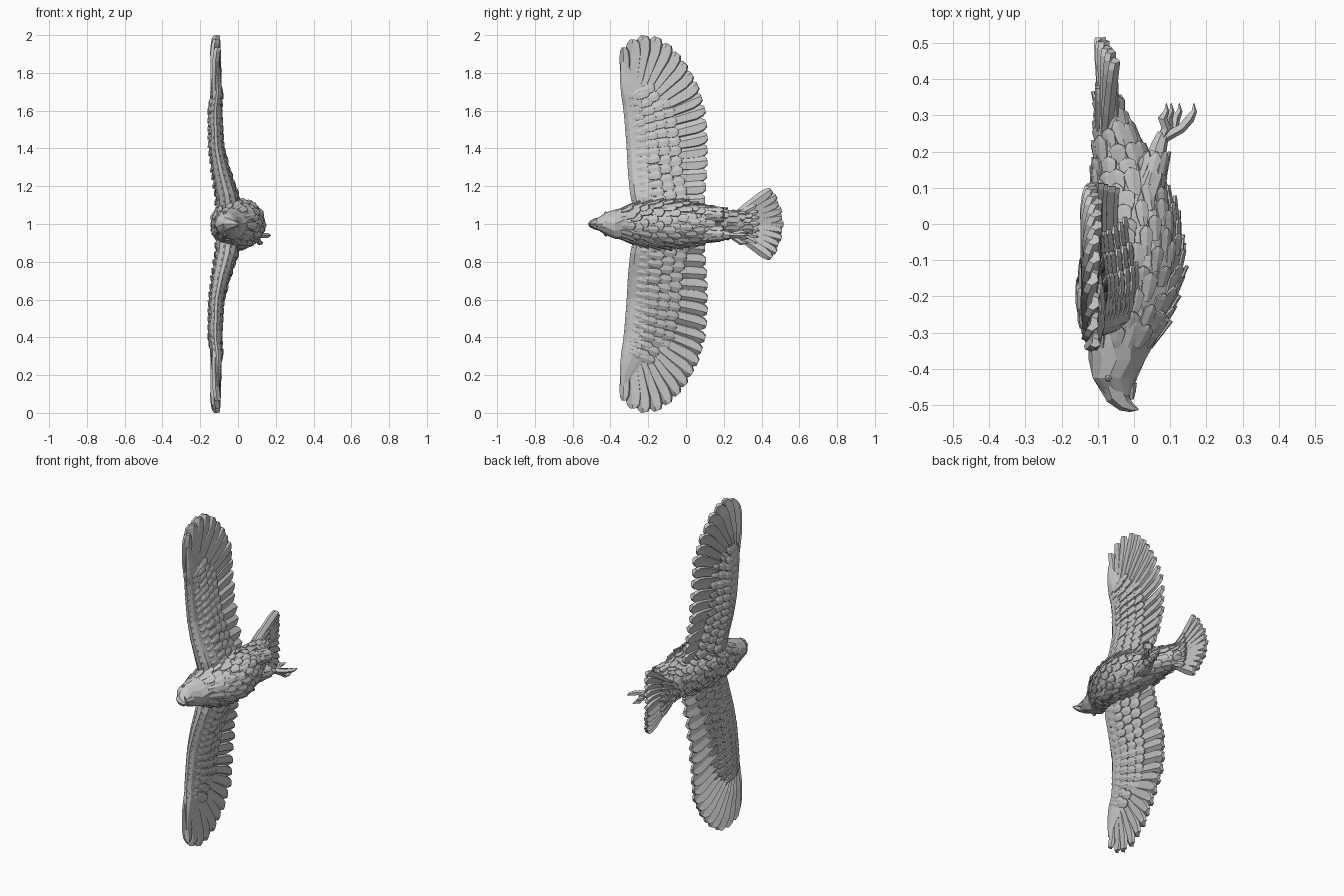
import bpy, bmesh, math, random
from mathutils import Vector

random.seed(4)
if "Cube" in bpy.data.objects:
    bpy.data.objects.remove(bpy.data.objects["Cube"])

grey = bpy.data.materials.new("plain_grey")
grey.use_nodes = True
colour = (0.56, 0.56, 0.56, 1)
grey.diffuse_color = colour
grey.node_tree.nodes["Principled BSDF"].inputs["Base Color"].default_value = colour


# ---- helpers (local z = 0 is the bird's plane of symmetry) ----
def finish(name, bm, mirror=False):
    bmesh.ops.recalc_face_normals(bm, faces=bm.faces)
    mesh = bpy.data.meshes.new(name)
    bm.to_mesh(mesh)
    bm.free()
    mesh.materials.append(grey)
    obj = bpy.data.objects.new(name, mesh)
    obj.location.z = 1
    bpy.context.collection.objects.link(obj)
    if mirror:
        mod = obj.modifiers.new("other_side", 'MIRROR')
        mod.use_axis = (False, False, True)
        mod.use_mirror_merge = False
    return obj


def table(rows, t):
    """Linear interpolation of the row values by the first column."""
    t = min(max(t, rows[0][0]), rows[-1][0])
    for a, b in zip(rows, rows[1:]):
        if t <= b[0]:
            f = (t - a[0]) / (b[0] - a[0])
            return [p + (q - p) * f for p, q in zip(a[1:], b[1:])]


def loft(bm, rings):
    rings = [[bm.verts.new(p) for p in ring] for ring in rings]
    n = len(rings[0])
    for a, b in zip(rings, rings[1:]):
        for i in range(n):
            j = (i + 1) % n
            bm.faces.new((a[i], a[j], b[j], b[i]))
    bm.faces.new(rings[0])
    bm.faces.new(rings[-1])


def feather(bm, root, tip, width, normal, thick, bend=0.0, point=.35):
    """Blade with a raised shaft; point is the relative width of its end."""
    root, tip = Vector(root), Vector(tip)
    along = tip - root
    side = along.cross(Vector(normal)).normalized()
    up = side.cross(along).normalized()
    rings = []
    for s, w in ((0, .5), (.35, .85), (.78, 1), (.93, .4 + point), (1, point)):
        c = root + along * s + up * bend * math.sin(math.pi * s)
        h, k = side * width * w / 2, up * thick / 2
        rings.append([c - h - k, c - h + k * .5, c + k * 1.5,
                      c + h + k * .5, c + h - k, c - k * .6])
    loft(bm, rings)


def tube(bm, points, radii, sides=6):
    points = [Vector(p) for p in points]
    rings = []
    for i, (p, r) in enumerate(zip(points, radii)):
        d = points[min(i + 1, len(points) - 1)] - points[max(i - 1, 0)]
        u = d.cross(Vector((0, 0, 1))).normalized()
        v = d.cross(u).normalized()
        rings.append([p + (u * math.cos(a) + v * math.sin(a)) * r
                      for a in (math.tau * k / sides for k in range(sides))])
    loft(bm, rings)


# ---- body: y, back x, belly x, half width ----
BODY = [(-.475, -.08, -.005, .028), (-.44, -.11, .003, .055), (-.38, -.125, .025, .074),
        (-.3, -.13, .075, .096), (-.2, -.135, .12, .118), (-.1, -.135, .137, .126),
        (0, -.125, .125, .123), (.1, -.115, .092, .096), (.2, -.105, .035, .074),
        (.3, -.1, -.032, .06), (.37, -.1, -.05, .05)]


def on_body(y, a, lift=0.0):
    back, belly, half = table(BODY, y)
    r = (belly - back) / 2
    return Vector(((back + belly) / 2 + (r + lift) * math.cos(a), y,
                   (half + lift) * math.sin(a)))


bm = bmesh.new()
rings = []
for i in range(18):
    y = -.475 + i * .845 / 17
    rings.append([on_body(y, math.tau * (k + i % 2 * .5) / 12, random.uniform(-.004, .004))
                  for k in range(12)])
loft(bm, rings)
finish("body", bm)

# overlapping body feathers
bm = bmesh.new()
for i in range(16):
    y = -.34 + i * .042
    count = 14 if y < .1 else 11
    for k in range(count):
        a = math.tau * (k + i % 2 * .5 + random.uniform(-.25, .25)) / count
        length = random.uniform(.055, .085)
        root = on_body(y, a, -.004)
        tip = on_body(y + length, a, random.uniform(.005, .014))
        feather(bm, root, tip, random.uniform(.036, .05),
                (math.cos(a), 0, math.sin(a)), .008, point=.12)
finish("body_feathers", bm)

# ---- head details ----
bm = bmesh.new()
tube(bm, [(-.05, -.445, 0), (-.045, -.475, 0), (-.025, -.498, 0),
          (-.006, -.508, 0), (.012, -.512, 0)], [.045, .034, .022, .012, .002])
tube(bm, [(-.012, -.44, 0), (-.01, -.465, 0), (-.006, -.485, 0)], [.02, .015, .005])
finish("beak", bm)

bm = bmesh.new()
bmesh.ops.create_icosphere(bm, subdivisions=1, radius=.011)
bmesh.ops.translate(bm, verts=bm.verts, vec=(-.07, -.425, .056))
finish("eyes", bm, True)

# ---- wing arm: span, leading y, trailing y, centre x, half thickness ----
WING = [(.04, -.27, 0, -.045, .066), (.15, -.295, -.04, -.058, .06), (.28, -.308, -.07, -.092, .046),
        (.4, -.314, -.08, -.115, .037), (.6, -.33, -.12, -.122, .032), (.7, -.346, -.2, -.108, .026),
        (.78, -.35, -.27, -.105, .014), (.86, -.345, -.32, -.105, .006)]
FOIL = [(0, .2), (.1, .7), (.4, 1), (.75, .7), (1, .3)]


def on_wing(span, u, side, lift=0.0):
    lead, trail, x, thick = table(WING, span)
    return Vector((x + side * (thick * table(FOIL, u)[0] + lift),
                   lead + (trail - lead) * u, span))


bm = bmesh.new()
loft(bm, [[on_wing(.04 + .0585 * i, u, 1) for u, _ in FOIL] +
          [on_wing(.04 + .0585 * i, u, -1) for u, _ in reversed(FOIL)] for i in range(15)])
finish("wing_arm", bm, True)

# covert rows on both faces of the wing
bm = bmesh.new()
for side in (1, -1):
    for row, u in enumerate((.02, .2, .4, .6, .8)):
        step = .034 + .004 * row
        for k in range(int(.6 / step)):
            span = .12 + step * (k + row % 2 * .5)
            root = on_wing(span, u, side, -.004)
            length = .06 + .01 * row
            tip = root + Vector((side * (.006 - .003 * row), length,
                                 .05 * span + random.uniform(-.008, .008)))
            feather(bm, root, tip, step * 1.15, (side, 0, .25), .009, .006, .2)
finish("wing_coverts", bm, True)

# flight feathers: step, root y, root span, tip y, tip span
FLIGHT = [(0, -.13, .12, .1, .13), (1, -.13, .3, .113, .31), (2, -.14, .43, .113, .49),
          (2.6, -.17, .53, .1, .61), (3.3, -.2, .59, .065, .73), (4, -.23, .63, .005, .84),
          (4.6, -.25, .65, -.06, .925), (5.1, -.265, .66, -.135, .985),
          (5.5, -.28, .665, -.21, 1), (5.95, -.3, .66, -.28, .975),
          (6.3, -.32, .64, -.328, .935)]
bm = bmesh.new()
number = 18
for i in range(number):
    ry, rs, ty, ts = table(FLIGHT, 6.3 * i / (number - 1))
    rx, tx = table(WING, rs)[2], table(WING, ts)[2]
    tx -= .01 * max(0, (ts - .8) / .2)
    width = .055 if i == number - 1 else .078 if ts < .7 else .086
    feather(bm, (rx, ry, rs), (tx + .004 * (i % 2), ty, ts), width,
            (1, -.38, .3), .023, -.008, .42)
finish("flight_feathers", bm, True)

# ---- tail fan ----
bm = bmesh.new()
for i in range(-5, 6):
    a = math.radians(7.1 * i)
    length = .315 - .006 * (i % 2)
    drop = .04 * (abs(i) / 5) ** 1.5
    feather(bm, (-.078, .2 + .05 * math.cos(a), .05 * math.sin(a)),
            (-.094 + drop, .2 + length * math.cos(a), length * math.sin(a)),
            .055, (1, 0, .3 if i >= 0 else -.3), .022, point=.45)
for i in range(-3, 4):
    a = math.radians(9 * i)
    for x in (-.1, -.05):
        feather(bm, (x, .25, .012 * i), (x, .25 + .14 * math.cos(a), .012 * i + .14 * math.sin(a)),
                .034, (-1 if x < -.08 else 1, 0, 0), .01, point=.15)
finish("tail", bm)

# ---- thighs, and the lowered foot with its claws ----
bm = bmesh.new()
tube(bm, [(.02, .06, .05), (.05, .14, .052), (.064, .2, .052)], [.05, .044, .022], 7)
for i in range(8):
    a = math.tau * i / 8
    off = Vector((math.cos(a), 0, math.sin(a)))
    feather(bm, Vector((.04, .11, .05)) + off * .042,
            Vector((.064, .2, .05)) + off * .034, .032, off, .007, point=.12)
finish("thighs", bm, True)

bm = bmesh.new()
tube(bm, [(.055, .17, -.053), (.068, .215, -.058), (.08, .25, -.062)], [.03, .024, .017], 7)
for x, z in ((.086, -.045), (.122, -.1), (.162, -.06), (.1, -.075)):
    tube(bm, [(.076, .235, -.06), (.04 + x * .56, .265, -.03 + z * .5),
              (x - .008, .292, z), (x + .004, .312, z), (x + .003, .334, z)],
         [.015, .014, .014, .008, .001], 5)
finish("foot", bm)
